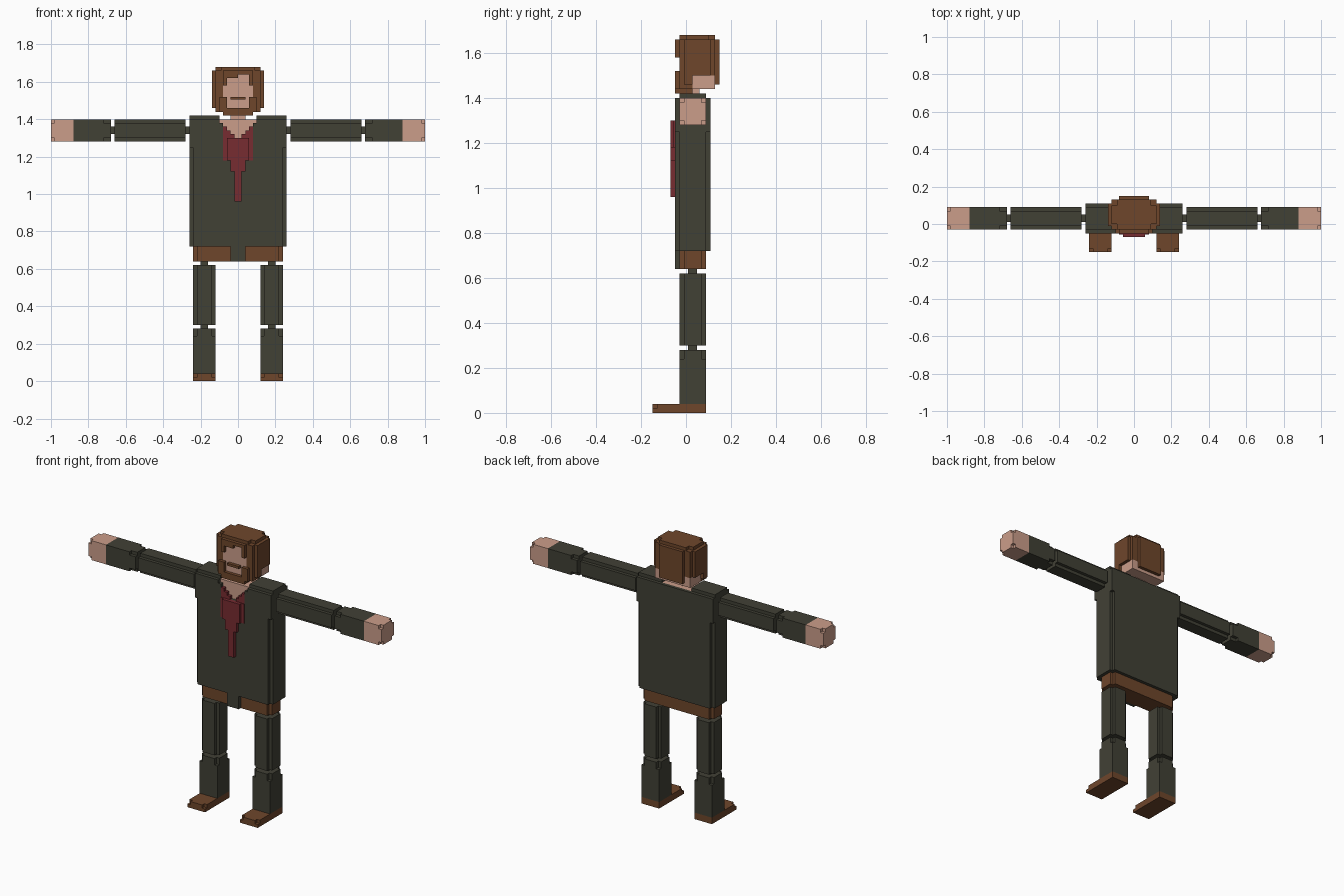
import bpy, bmesh

if "Cube" in bpy.data.objects:
    bpy.data.objects.remove(bpy.data.objects["Cube"])


def material(name, rgb):
    m = bpy.data.materials.new(name)
    m.diffuse_color = (*rgb, 1)
    m.use_nodes = True
    m.node_tree.nodes["Principled BSDF"].inputs["Base Color"].default_value = m.diffuse_color
    return m


GREEN = material("dark olive cloth", (0.053, 0.052, 0.036))
BROWN = material("brown", (0.156, 0.061, 0.024))
SKIN = material("skin", (0.60, 0.34, 0.255))
RED = material("dark red", (0.185, 0.025, 0.031))


def finish(name, bm, mat):
    bmesh.ops.recalc_face_normals(bm, faces=bm.faces)
    me = bpy.data.meshes.new(name)
    bm.to_mesh(me)
    bm.free()
    me.materials.append(mat)
    ob = bpy.data.objects.new(name, me)
    bpy.context.collection.objects.link(ob)
    return ob


def add_prism(bm, x, y, z, axis=2, notch=0.0):
    """Box whose four edges along the axis are cut by a square notch."""
    spans = [x, y, z]
    lo, hi = spans[axis]
    (a0, a1), (b0, b1) = [s for i, s in enumerate(spans) if i != axis]
    n = notch
    if n:
        prof = [(a0 + n, b0), (a1 - n, b0), (a1 - n, b0 + n), (a1, b0 + n),
                (a1, b1 - n), (a1 - n, b1 - n), (a1 - n, b1), (a0 + n, b1),
                (a0 + n, b1 - n), (a0, b1 - n), (a0, b0 + n), (a0 + n, b0 + n)]
    else:
        prof = [(a0, b0), (a1, b0), (a1, b1), (a0, b1)]
    rings = []
    for h in (lo, hi):
        ring = []
        for p in prof:
            co = list(p)
            co.insert(axis, h)
            ring.append(bm.verts.new(co))
        rings.append(ring)
    for r in rings:
        bm.faces.new(r)
    for i in range(len(prof)):
        j = (i + 1) % len(prof)
        bm.faces.new((rings[0][i], rings[0][j], rings[1][j], rings[1][i]))


def part(name, mat, *blocks, mirror=False):
    """Each block is (x, y, z[, axis, notch]); mirror also builds the -x copy."""
    for side in ((1, -1) if mirror else (1,)):
        bm = bmesh.new()
        for x, *rest in blocks:
            xs = x if side == 1 else (-x[1], -x[0])
            add_prism(bm, xs, *rest)
        label = name if not mirror else ("left_" if side == 1 else "right_") + name
        finish(label, bm, mat)


LIMB_Y = (-0.03, 0.09)
JOINT_Y = (0.01, 0.05)
ARM_Z = (1.28, 1.40)
LEG_X = (0.12, 0.24)

# Arms
part("arm_joints", GREEN,
     ((0.25, 0.29), JOINT_Y, (1.32, 1.36)),
     ((0.65, 0.69), JOINT_Y, (1.32, 1.36)), mirror=True)
part("upper_arm", GREEN, ((0.28, 0.66), LIMB_Y, ARM_Z, 0, 0.02), mirror=True)
part("forearm", GREEN,
     ((0.68, 0.72), LIMB_Y, ARM_Z, 0, 0.02),
     ((0.72, 0.88), LIMB_Y, ARM_Z), mirror=True)
part("hand", SKIN,
     ((0.88, 0.98), LIMB_Y, ARM_Z),
     ((0.98, 1.0), LIMB_Y, ARM_Z, 0, 0.02), mirror=True)

# Legs
part("leg_joints", GREEN,
     ((0.16, 0.20), JOINT_Y, (0.27, 0.31)),
     ((0.16, 0.20), JOINT_Y, (0.61, 0.65)), mirror=True)
part("upper_leg", GREEN, (LEG_X, LIMB_Y, (0.30, 0.62), 2, 0.02), mirror=True)
part("lower_leg", GREEN,
     (LEG_X, LIMB_Y, (0.04, 0.24)),
     (LEG_X, LIMB_Y, (0.24, 0.28), 2, 0.02), mirror=True)
part("shoe", BROWN,
     (LEG_X, (-0.13, 0.09), (0, 0.04)),
     ((0.14, 0.22), (-0.15, -0.13), (0.02, 0.04)),
     (LEG_X, (-0.15, -0.13), (0, 0.02)), mirror=True)

# Trousers and jacket
part("trousers", BROWN, ((-0.24, 0.24), LIMB_Y, (0.64, 0.725), 2, 0.02))
part("jacket_flap", GREEN, ((-0.04, 0.04), (-0.05, -0.02), (0.64, 0.73)))
part("jacket", GREEN,
     ((-0.26, 0.26), (-0.05, 0.11), (0.72, 1.25), 2, 0.02),
     ((-0.26, 0.26), (-0.05, 0.11), (1.25, 1.30)))
part("shoulder", GREEN,
     ((0.10, 0.26), (-0.05, 0.11), (1.30, 1.40)),
     ((0.10, 0.26), (-0.03, 0.09), (1.40, 1.42)), mirror=True)
part("jacket_back", GREEN, ((-0.10, 0.10), (0.09, 0.11), (1.30, 1.40)))

# Open collar stepping outward with height
part("chest", SKIN, ((-0.10, 0.10), (-0.03, 0.09), (1.30, 1.40)))
collar, scarf_edge = [], []
for i in range(4):
    z = (1.30 + 0.02 * i, 1.32 + 0.02 * i)
    inner = 0.02 * (i + 1)
    outer = 0.08
    if inner < outer:
        scarf_edge.append(((inner, outer), (-0.05, -0.03), z))
    collar.append(((outer, 0.10), (-0.05, -0.03), z))
part("collar", GREEN, *collar, mirror=True)
part("scarf_edge", RED, *scarf_edge, mirror=True)

# Hanging scarf
part("scarf", RED,
     ((-0.08, 0.08), (-0.055, -0.045), (1.18, 1.30)),
     ((-0.06, 0.06), (-0.07, -0.045), (1.18, 1.30)),
     ((-0.04, 0.04), (-0.07, -0.045), (1.12, 1.18)),
     ((-0.02, 0.02), (-0.07, -0.045), (0.96, 1.12)))

# Neck, jaw and face
part("neck", SKIN, ((-0.04, 0.04), (0.00, 0.06), (1.39, 1.46)))
part("jaw", SKIN, ((-0.12, 0.12), (0.03, 0.13), (1.44, 1.50)))
part("face", SKIN,
     ((-0.08, 0.08), (-0.03, 0.03), (1.46, 1.58)),
     ((-0.06, 0.06), (-0.03, 0.03), (1.58, 1.62)),
     ((0.0, 0.06), (-0.03, 0.03), (1.62, 1.64)))

# Hair: stepped cap, front locks, nape and fringe
part("hair_cap", BROWN,
     ((-0.08, 0.08), (0.02, 0.15), (1.50, 1.66)),
     ((-0.12, 0.12), (0.0, 0.13), (1.50, 1.66)),
     ((-0.14, 0.14), (0.01, 0.11), (1.50, 1.66)),
     ((-0.12, 0.12), (-0.03, 0.13), (1.64, 1.68), 2, 0.03))
part("hair_nape", BROWN, ((-0.08, 0.08), (0.13, 0.15), (1.46, 1.50)))
part("front_lock", BROWN,
     ((0.08, 0.12), (-0.03, 0.03), (1.44, 1.66)),
     ((0.12, 0.14), (-0.01, 0.03), (1.46, 1.66)), mirror=True)
part("fringe", BROWN,
     ((-0.08, 0.08), (-0.05, -0.02), (1.64, 1.66)),
     ((-0.08, 0.0), (-0.05, -0.02), (1.62, 1.64)),
     ((0.06, 0.08), (-0.05, -0.02), (1.58, 1.64)),
     ((-0.08, -0.06), (-0.05, -0.02), (1.58, 1.62)))

# Beard around the chin and a narrow moustache
part("beard", BROWN,
     ((-0.08, 0.08), (-0.05, 0.03), (1.42, 1.46)),
     ((-0.10, -0.06), (-0.05, -0.02), (1.44, 1.52)),
     ((0.06, 0.10), (-0.05, -0.02), (1.44, 1.52)))
part("moustache", BROWN, ((-0.04, 0.04), (-0.05, -0.02), (1.505, 1.52)))
